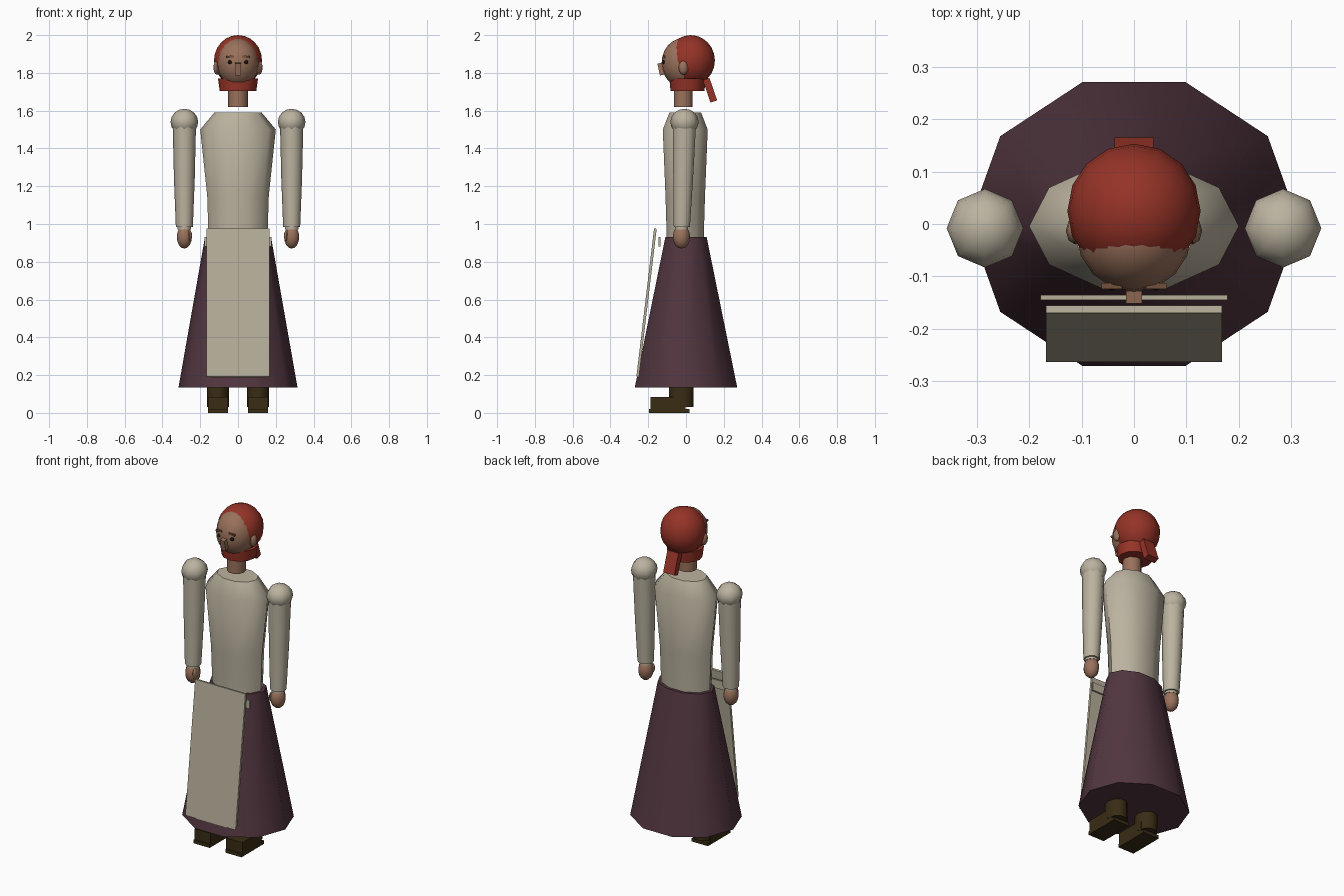
import bpy, bmesh, math
from mathutils import Matrix, Vector

if "Cube" in bpy.data.objects:
    bpy.data.objects.remove(bpy.data.objects["Cube"])


def material(name, r, g, b):
    m = bpy.data.materials.new(name)
    m.diffuse_color = (r, g, b, 1)
    m.use_nodes = True
    m.node_tree.nodes["Principled BSDF"].inputs["Base Color"].default_value = m.diffuse_color
    return m


LINEN = material("linen_shirt", 0.50, 0.45, 0.35)
APRON = material("apron_cloth", 0.47, 0.43, 0.32)
WOOL = material("plum_wool", 0.085, 0.037, 0.050)
RED = material("red_kerchief", 0.30, 0.033, 0.020)
SKIN = material("skin", 0.32, 0.165, 0.105)
LEATHER = material("boot_leather", 0.040, 0.025, 0.007)
BROWN = material("brow_brown", 0.17, 0.08, 0.045)
DARK = material("eye_dark", 0.008, 0.007, 0.006)


def finish(name, bm, mat, smooth=True):
    bmesh.ops.recalc_face_normals(bm, faces=bm.faces)
    me = bpy.data.meshes.new(name)
    bm.to_mesh(me)
    bm.free()
    me.materials.append(mat)
    ob = bpy.data.objects.new(name, me)
    bpy.context.collection.objects.link(ob)
    if smooth:
        bpy.ops.object.select_all(action='DESELECT')
        ob.select_set(True)
        bpy.context.view_layer.objects.active = ob
        bpy.ops.object.shade_smooth_by_angle(angle=math.radians(48))
    return ob


def loft(name, rings, sides, mat):
    """Capped tube through elliptical rings (cx, cy, z, rx, ry)."""
    bm = bmesh.new()
    loops = []
    for cx, cy, z, rx, ry in rings:
        loops.append([bm.verts.new((cx + rx * math.cos(math.tau * i / sides),
                                    cy + ry * math.sin(math.tau * i / sides), z))
                      for i in range(sides)])
    for a, b in zip(loops, loops[1:]):
        for i in range(sides):
            j = (i + 1) % sides
            bm.faces.new((a[i], a[j], b[j], b[i]))
    bm.faces.new(loops[0][::-1])
    bm.faces.new(loops[-1])
    return finish(name, bm, mat)


def ball(name, centre, radii, mat, seg=10, rings=8):
    bm = bmesh.new()
    m = Matrix.Translation(centre) @ Matrix.Diagonal((*radii, 1))
    bmesh.ops.create_uvsphere(bm, u_segments=seg, v_segments=rings, radius=1, matrix=m)
    return finish(name, bm, mat)


def box(name, centre, size, mat, tilt=0.0, roll=0.0):
    """Box tilted about x and rolled about y, in degrees."""
    bm = bmesh.new()
    m = (Matrix.Translation(centre) @ Matrix.Rotation(math.radians(tilt), 4, 'X')
         @ Matrix.Rotation(math.radians(roll), 4, 'Y') @ Matrix.Diagonal((*size, 1)))
    bmesh.ops.create_cube(bm, size=1, matrix=m)
    return finish(name, bm, mat, smooth=False)


# Clothing
loft("skirt", [(0, 0, 0.135, 0.315, 0.285), (0, 0, 0.93, 0.175, 0.115)], 10, WOOL)
loft("shirt_body", [(0, -0.004, 0.90, 0.155, 0.102), (0, -0.004, 1.15, 0.163, 0.110),
                    (0, -0.004, 1.50, 0.20, 0.125), (0, -0.004, 1.59, 0.125, 0.088)], 10, LINEN)
box("apron", (0, -0.209, 0.583), (0.335, 0.014, 0.79), APRON, tilt=-6.8)
box("apron_waistband", (0, -0.140, 0.905), (0.356, 0.010, 0.05), APRON)

# Head and kerchief
loft("neck", [(0, -0.015, 1.62, 0.052, 0.052), (0, -0.015, 1.76, 0.052, 0.052)], 10, SKIN)
ball("head", (0, -0.017, 1.853), (0.110, 0.112, 0.130), SKIN, 16, 12)
ball("kerchief", (0, 0.025, 1.866), (0.127, 0.128, 0.134), RED, 16, 12)
loft("kerchief_band", [(0, 0.008, 1.705, 0.097, 0.090), (0, 0.008, 1.77, 0.106, 0.096)], 12, RED)
box("kerchief_tail", (0, 0.127, 1.708), (0.074, 0.037, 0.125), RED, tilt=19)
box("nose", (0, -0.133, 1.820), (0.030, 0.024, 0.064), SKIN, tilt=12)

# Paired parts
for side, s in (("left", -1), ("right", 1)):
    ball(f"{side}_ear", (s * 0.112, -0.013, 1.828), (0.018, 0.026, 0.038), SKIN, 8, 6)
    ball(f"{side}_eye", (s * 0.042, -0.115, 1.857), (0.012, 0.012, 0.011), DARK, 8, 6)
    box(f"{side}_brow", (s * 0.042, -0.118, 1.886), (0.040, 0.012, 0.010), BROWN, roll=s * 5)

    # Arm
    x = s * 0.284
    ball(f"{side}_shoulder", (x, -0.008, 1.54), (0.073, 0.075, 0.070), LINEN, 8, 8)
    loft(f"{side}_sleeve", [(x, -0.022, 0.983, 0.045, 0.045), (x, -0.015, 1.24, 0.055, 0.055),
                            (x, -0.008, 1.54, 0.062, 0.065)], 10, LINEN)
    loft(f"{side}_cuff", [(x, -0.023, 0.97, 0.036, 0.036), (x, -0.023, 1.0, 0.036, 0.036)], 10, LINEN)
    ball(f"{side}_hand", (x, -0.024, 0.932), (0.042, 0.046, 0.062), SKIN, 10, 8)
    ball(f"{side}_thumb", (x - s * 0.027, -0.045, 0.938), (0.014, 0.018, 0.030), SKIN, 8, 6)

    # Boot
    b = s * 0.106
    loft(f"{side}_boot_shaft", [(b, -0.025, 0.03, 0.058, 0.068), (b, -0.025, 0.25, 0.060, 0.070)],
         10, LEATHER)
    box(f"{side}_boot_foot", (b, -0.095, 0.052), (0.108, 0.185, 0.066), LEATHER)
    box(f"{side}_boot_sole", (b, -0.088, 0.010), (0.108, 0.215, 0.020), LEATHER)
